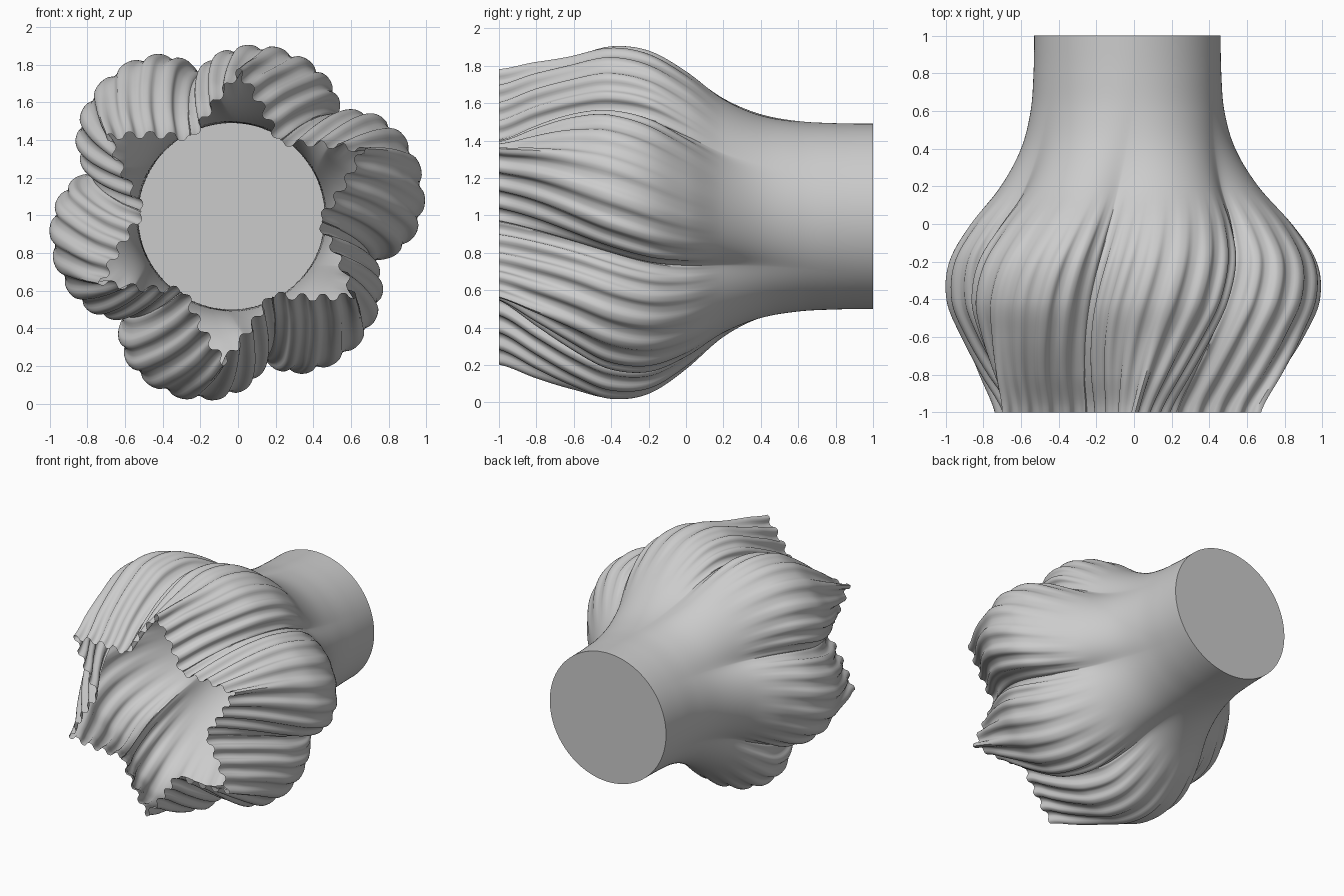
import bpy, bmesh
from math import sin, cos, pi, radians, hypot, tanh

if "Cube" in bpy.data.objects:
    bpy.data.objects.remove(bpy.data.objects["Cube"])

LOBES, RIBS, STEPS, RINGS = 6, 8, 12, 84
CX, CZ = -0.035, 0.995
# profile rows: y, valley radius, lobe crest radius
PROFILE = [(-1.0, .46, .775), (-.8, .565, .85), (-.6, .66, .92), (-.4, .725, .98),
           (-.2, .745, .96), (0, .695, .845), (.2, .60, .68), (.4, .538, .568),
           (.6, .507, .515), (.8, .497, .499), (1.0, .495, .495)]
LOBE_SCALE = [.935, 1.0, .98, 1.01, .965, 1.045]


def profile(y, col):
    """Catmull-Rom interpolation of one profile column."""
    t = (y + 1) / .2
    i = min(int(t), len(PROFILE) - 2)
    t -= i
    a, b, c, d = (PROFILE[min(max(i + k, 0), len(PROFILE) - 1)][col] for k in (-1, 0, 1, 2))
    return b + .5 * t * (c - a + t * (2*a - 5*b + 4*c - d + t * (3*(b - c) + d - a)))


def smooth(a, b, x):
    t = min(max((x - a) / (b - a), 0), 1)
    return t * t * (3 - 2 * t)


def polar(r, deg):
    return r * cos(radians(deg)), r * sin(radians(deg))


def base_point(y, s):
    """Point on the lobed cross-section; s counts lobes around the ring."""
    k, u = int(s) % LOBES, s - int(s)
    v, p = profile(y, 1), profile(y, 2)
    fade = smooth(-1.1, -.6, y) * (1 - smooth(-.3, .7, y))
    p *= 1 + (LOBE_SCALE[k] - 1) * fade
    start = 38 - 19 * y + 60 * k
    # rounded lobe for the belly, softening towards the neck
    r = v + (p - v) * abs(sin(pi * u ** .9)) ** (.8 + 1.0 * smooth(-.2, .4, y))
    w = u - .35 * sin(2 * pi * u) / (2 * pi)
    rx, rz = polar(r, start + 60 * w)
    # straight-sided star for the mouth
    vx, vz = polar(v, start if u < .5 else start + 60)
    px, pz = polar(p, start + 30)
    t = 1 - abs(2 * u - 1)
    m = smooth(-1.15, -.4, y)
    return (CX + m * rx + (1 - m) * (vx + (px - vx) * t),
            CZ + m * rz + (1 - m) * (vz + (pz - vz) * t))


# fluted, twisted shell
bm = bmesh.new()
n = LOBES * RIBS * STEPS
rings = []
for j in range(RINGS + 1):
    y = -1 + 2 * j / RINGS
    amp = (.02 - .006 * smooth(-.9, -.4, y)) * (1 - smooth(-.35, .2, y))
    pts = [base_point(y, LOBES * i / n) for i in range(n)]
    ring = []
    for i, (x, z) in enumerate(pts):
        (x0, z0), (x1, z1) = pts[i - 3], pts[(i + 3) % n]
        tx, tz = x1 - x0, z1 - z0
        ln = hypot(tx, tz)
        h = amp * tanh(1.6 * cos(2 * pi * i / STEPS))     # broad ribs and grooves
        ring.append(bm.verts.new((x + h * tz / ln, y, z - h * tx / ln)))
    rings.append(ring)
for a, b in zip(rings, rings[1:]):
    for i in range(n):
        k = (i + 1) % n
        bm.faces.new((a[i], a[k], b[k], b[i]))

# flat closed foot
bm.faces.new(rings[-1])
bmesh.ops.recalc_face_normals(bm, faces=bm.faces)
mesh = bpy.data.meshes.new("fluted_vase")
bm.to_mesh(mesh)
bm.free()
vase = bpy.data.objects.new("fluted_vase", mesh)
bpy.context.collection.objects.link(vase)
bpy.context.view_layer.objects.active = vase
vase.select_set(True)
bpy.ops.object.shade_smooth_by_angle(angle=radians(40))
